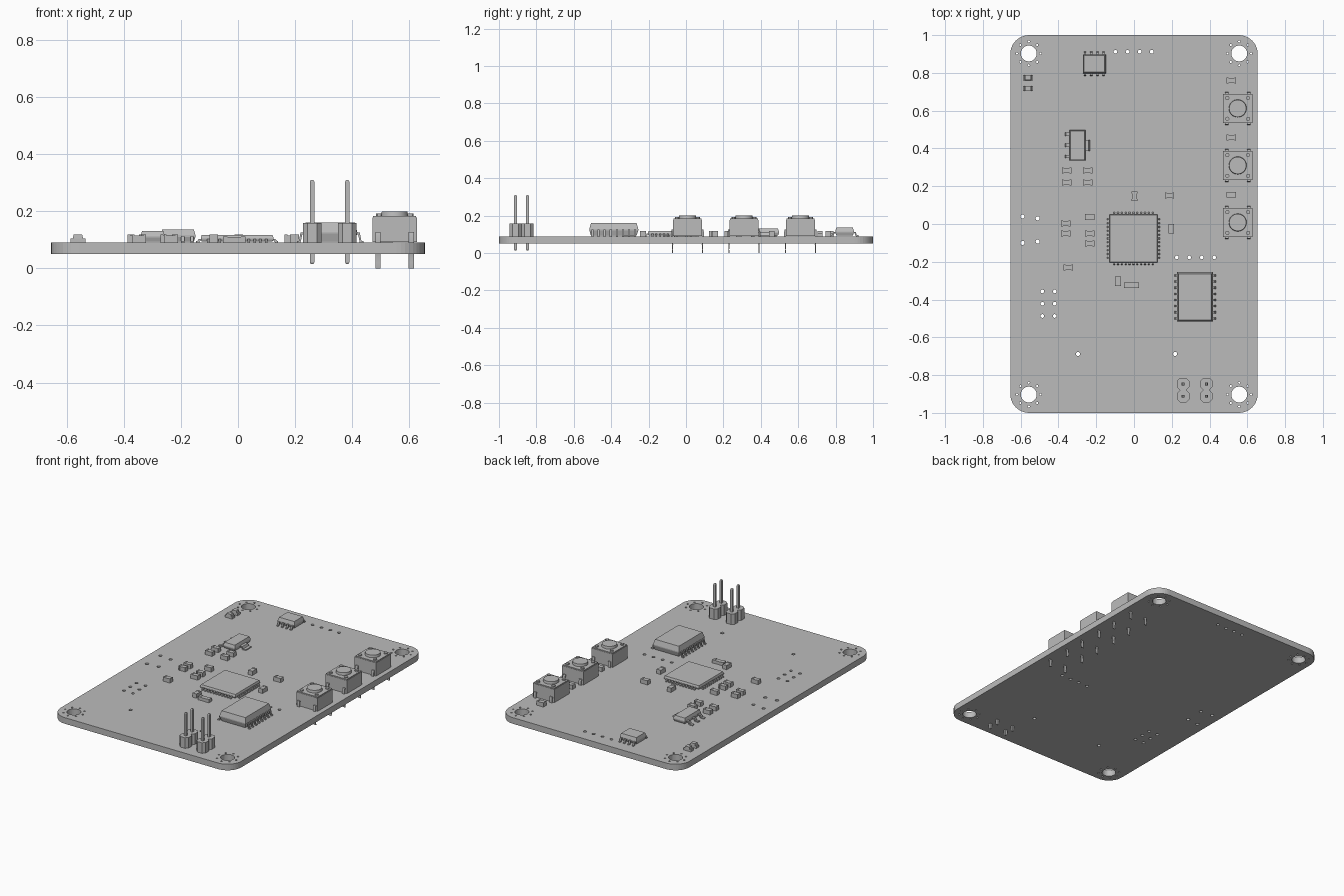
import bpy, bmesh, math
from mathutils import Matrix, Vector

if "Cube" in bpy.data.objects:
    bpy.data.objects.remove(bpy.data.objects["Cube"])

TOP = 0.09      # upper surface of the board
BOTTOM = 0.05

grey = bpy.data.materials.new("plain_grey")
grey.use_nodes = True
grey.diffuse_color = (0.5, 0.5, 0.5, 1)
grey.node_tree.nodes["Principled BSDF"].inputs["Base Color"].default_value = (0.5, 0.5, 0.5, 1)


def finish(name, bm, smooth=False):
    bmesh.ops.recalc_face_normals(bm, faces=bm.faces)
    mesh = bpy.data.meshes.new(name)
    bm.to_mesh(mesh)
    bm.free()
    mesh.materials.append(grey)
    obj = bpy.data.objects.new(name, mesh)
    bpy.context.collection.objects.link(obj)
    if smooth:
        bpy.ops.object.select_all(action='DESELECT')
        obj.select_set(True)
        bpy.context.view_layer.objects.active = obj
        bpy.ops.object.shade_smooth_by_angle()
    return obj


def loft(bm, rings):
    """Close a stack of equally long point rings into a solid."""
    loops = [[bm.verts.new(p) for p in ring] for ring in rings]
    n = len(loops[0])
    for a, b in zip(loops, loops[1:]):
        for i in range(n):
            j = (i + 1) % n
            bm.faces.new((a[i], a[j], b[j], b[i]))
    bm.faces.new(loops[0])
    bm.faces.new(loops[-1])


def rect(x, y, w, d, z):
    return [(x + sx * w / 2, y + sy * d / 2, z)
            for sx, sy in ((-1, -1), (1, -1), (1, 1), (-1, 1))]


def box(bm, x, y, w, d, z0, z1):
    loft(bm, [rect(x, y, w, d, z0), rect(x, y, w, d, z1)])


def cylinder(bm, x, y, r, z0, z1, sides=24, r_top=None):
    def ring(radius, z):
        return [(x + radius * math.cos(math.tau * i / sides),
                 y + radius * math.sin(math.tau * i / sides), z) for i in range(sides)]
    loft(bm, [ring(r, z0), ring(r_top or r, z1)])


def prism(bm, x, y, angle, profile, width):
    """Extrude an (outward, z) profile sideways, turned to face angle."""
    m = Matrix.Translation((x, y, 0)) @ Matrix.Rotation(math.radians(angle), 4, 'Z')
    loft(bm, [[m @ Vector((d, s * width / 2, z)) for d, z in profile] for s in (-1, 1)])


def gull_leg(bm, x, y, angle, length, height, width, t=0.006):
    h, k = TOP + height, length * 0.4
    prism(bm, x, y, angle, [(-0.01, h), (k, h), (k + t, TOP + t), (length, TOP + t),
                            (length, TOP), (k, TOP), (k - t, h - t), (-0.01, h - t)], width)


def chip(name, x, y, w, d, top, sides, count, pitch, reach, leg_w):
    """Moulded package with rows of bent legs on the given sides."""
    bm = bmesh.new()
    mid, taper = (TOP + top) / 2, (top - TOP) * 0.25
    loft(bm, [rect(x, y, w - taper, d - taper, TOP + 0.004), rect(x, y, w, d, mid - 0.003),
              rect(x, y, w, d, mid + 0.003), rect(x, y, w - taper, d - taper, top)])
    for angle in sides:
        a = math.radians(angle)
        out = Vector((math.cos(a), math.sin(a)))
        along = Vector((-out.y, out.x))
        edge = (w if abs(out.x) > 0.5 else d) / 2
        for i in range(count):
            p = Vector((x, y)) + out * edge + along * (i - (count - 1) / 2) * pitch
            gull_leg(bm, p.x, p.y, angle, reach, mid - TOP, leg_w)
    return finish(name, bm)


# Board with rounded corners
bm = bmesh.new()
box(bm, 0, 0, 1.31, 2, BOTTOM, TOP)
uprights = [e for e in bm.edges if abs(e.verts[0].co.z - e.verts[1].co.z) > 0.01]
bmesh.ops.bevel(bm, geom=uprights, offset=0.1, segments=10, profile=0.5, affect='EDGES')
board = finish("board", bm)

# Drilled holes: mounting holes ringed by vias, then connector holes
bm = bmesh.new()


def drill(x, y, r, sides=12):
    cylinder(bm, x, y, r, 0, 0.2, sides)


for sx in (-1, 1):
    for sy in (-1, 1):
        cx, cy = sx * 0.557, sy * 0.903
        drill(cx, cy, 0.042, 32)
        for i in range(8):
            a = math.tau * i / 8
            drill(cx + 0.063 * math.cos(a), cy + 0.063 * math.sin(a), 0.006, 8)
for i in range(4):
    drill(-0.098 + i * 0.064, 0.912, 0.01)
    drill(0.227 + i * 0.066, -0.177, 0.01)
for x in (-0.485, -0.42):
    for y in (-0.357, -0.422, -0.487):
        drill(x, y, 0.01)
for x, y in ((-0.59, 0.04), (-0.51, 0.03), (-0.59, -0.1), (-0.51, -0.093),
             (-0.297, -0.688), (0.218, -0.688)):
    drill(x, y, 0.011)
cutter = finish("hole_cutter", bm)
cutter.hide_render = True
cutter.hide_viewport = True
cut = board.modifiers.new("holes", 'BOOLEAN')
cut.operation = 'DIFFERENCE'
cut.solver = 'EXACT'
cut.object = cutter

# Integrated circuits
chip("main_chip", -0.003, -0.077, 0.255, 0.255, 0.117, (0, 90, 180, 270), 11, 0.0204, 0.016, 0.009)
chip("wide_chip", 0.323, -0.386, 0.19, 0.262, 0.16, (0, 180), 8, 0.0324, 0.022, 0.011)
chip("small_chip", -0.21, 0.848, 0.122, 0.1, 0.137, (90, 270), 4, 0.0324, 0.024, 0.011)

# Voltage regulator: three legs on one side, a wide tab on the other
chip("regulator", -0.299, 0.416, 0.085, 0.162, 0.131, (180,), 3, 0.0587, 0.044, 0.018)
bm = bmesh.new()
gull_leg(bm, -0.257, 0.416, 0, 0.043, 0.02, 0.058)
finish("regulator_tab", bm)


def passive(name, x, y, upright=False, length=0.05, width=0.03, height=0.028):
    """Resistor or capacitor with raised end caps."""
    bm = bmesh.new()
    inner, cap = length * 0.6, length * 0.2
    if upright:
        box(bm, x, y, width * 0.94, inner, TOP, TOP + height - 0.002)
    else:
        box(bm, x, y, inner, width * 0.94, TOP, TOP + height - 0.002)
    for s in (-1, 1):
        off = s * (length - cap) / 2
        if upright:
            box(bm, x, y + off, width, cap, TOP, TOP + height)
        else:
            box(bm, x + off, y, cap, width, TOP, TOP + height)
    finish(name, bm)


# Small surface parts
flat = [(0.516, y) for y in (0.76, 0.458, 0.155)]
flat += [(x, y) for x in (-0.357, -0.246) for y in (0.283, 0.22)]
flat += [(-0.362, 0.003), (-0.362, -0.05), (-0.347, -0.23), (0.188, 0.151)]
flat += [(-0.235, y) for y in (0.037, -0.05, -0.103)]
for x, y in flat:
    passive("resistor", x, y)
for x, y in ((0.003, 0.147), (0.198, -0.024), (-0.085, -0.304)):
    passive("capacitor", x, y, upright=True)
passive("crystal", -0.013, -0.325, length=0.08, width=0.03, height=0.022)

# Indicator lamps: flat base with a tapered lens
for y in (0.775, 0.717):
    bm = bmesh.new()
    box(bm, -0.561, y, 0.052, 0.028, TOP, 0.105)
    loft(bm, [rect(-0.561, y, 0.036, 0.028, 0.105), rect(-0.561, y, 0.03, 0.026, 0.118)])
    finish("indicator_lamp", bm)

# Push buttons
for y in (0.612, 0.31, 0.008):
    x = 0.549
    bm = bmesh.new()
    box(bm, x, y, 0.155, 0.155, TOP + 0.002, 0.178)
    box(bm, x, y, 0.15, 0.15, 0.178, 0.184)
    cylinder(bm, x, y, 0.047, 0.184, 0.2, 32, 0.045)
    for sx in (-1, 1):
        for sy in (-1, 1):
            cylinder(bm, x + sx * 0.055, y + sy * 0.055, 0.011, 0.184, 0.192, 12)
            prism(bm, x + sx * 0.058, y, sy * 90,
                  [(0.074, 0.127), (0.084, 0.127), (0.087, 0.115), (0.087, 0.06),
                   (0.082, 0.045), (0.084, 0.02), (0.082, 0), (0.077, 0),
                   (0.079, 0.02), (0.076, 0.045), (0.081, 0.06), (0.081, 0.115)], 0.018)
    finish("push_button", bm, smooth=True)

# Two-pin headers: chamfered blocks with square pins
for x in (0.26, 0.383):
    blocks, pins = bmesh.new(), bmesh.new()
    for y in (-0.847, -0.912):
        w, c = 0.0325, 0.016
        outline = [(w, -c), (w, c), (c, w), (-c, w), (-w, c), (-w, -c), (-c, -w), (c, -w)]
        loft(blocks, [[(x + px, y + py, z) for px, py in outline] for z in (TOP, 0.159)])
        loft(pins, [rect(x, y, 0.009, 0.009, 0.015), rect(x, y, 0.015, 0.015, 0.021),
                    rect(x, y, 0.015, 0.015, 0.304), rect(x, y, 0.009, 0.009, 0.31)])
    finish("header_block", blocks)
    finish("header_pins", pins)
